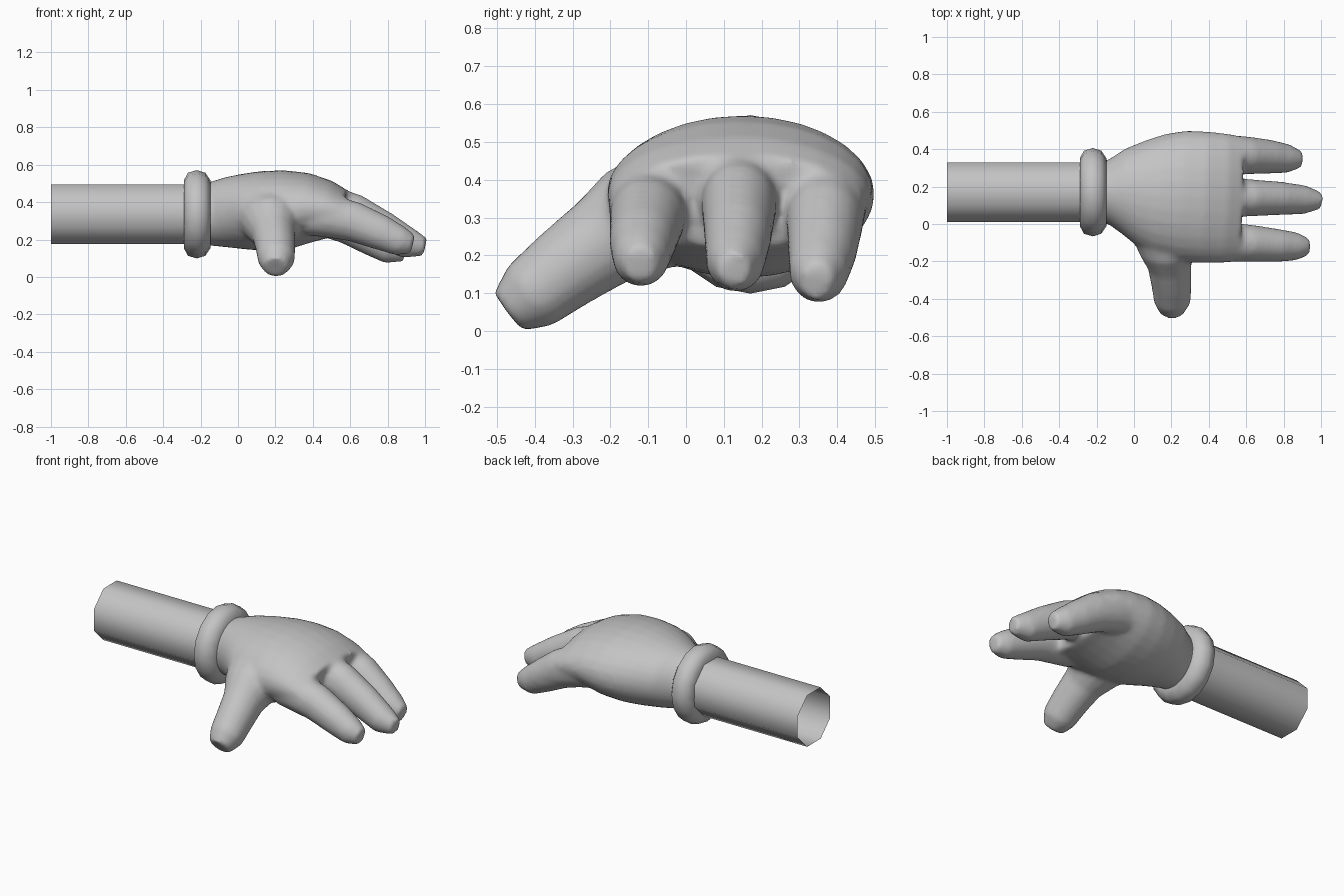
import bpy, bmesh, math
from mathutils import Vector

grey = bpy.data.materials.new("plain grey")
grey.diffuse_color = (0.55, 0.55, 0.55, 1)
CY, CZ = 0.17, 0.335          # axis of the arm


def add_loft(bm, rings, side, n=16, caps=True, turn=0.0):
    """Skin elliptical rings (centre, side radius, up radius) along a path."""
    side = Vector(side)
    pts = [Vector(r[0]) for r in rings]
    loops = []
    for i, (c, a, b) in enumerate(rings):
        t = (pts[min(i + 1, len(pts) - 1)] - pts[max(i - 1, 0)]).normalized()
        s = (side - t * side.dot(t)).normalized()
        u = t.cross(s)
        loops.append([bm.verts.new(pts[i] + s * a * math.cos(w) + u * b * math.sin(w))
                      for w in (2 * math.pi * k / n + turn for k in range(n))])
    faces = []
    for p, q in zip(loops, loops[1:]):
        for k in range(n):
            j = (k + 1) % n
            faces.append(bm.faces.new((p[k], p[j], q[j], q[k])))
    if caps:
        faces.append(bm.faces.new(loops[0][::-1]))
        faces.append(bm.faces.new(loops[-1]))
    return faces


def finish(name, bm):
    bmesh.ops.recalc_face_normals(bm, faces=bm.faces)
    me = bpy.data.meshes.new(name)
    bm.to_mesh(me)
    bm.free()
    me.materials.append(grey)
    me.shade_smooth()
    ob = bpy.data.objects.new(name, me)
    bpy.context.collection.objects.link(ob)
    return ob


# arm: open eight-sided sleeve
bm = bmesh.new()
add_loft(bm, [((x, CY, CZ), 0.173, 0.173) for x in (-1, -0.24)],
         (0, 1, 0), n=8, caps=False, turn=math.pi / 8)
finish("arm", bm)

# cuff: rounded ring around the wrist
bm = bmesh.new()
profile = [(-0.285, 0.15), (-0.29, 0.18), (-0.268, 0.222), (-0.22, 0.236),
           (-0.175, 0.222), (-0.147, 0.18), (-0.15, 0.15)]
add_loft(bm, [((x, CY, CZ), r, r) for x, r in profile], (0, 1, 0), n=16, caps=False)
finish("cuff", bm)

# hand: palm, fingers and thumb fused into one soft surface
bm = bmesh.new()
palm = [(-0.22, 0.01, 0.33, 0.175, 0.495), (-0.14, 0.0, 0.34, 0.165, 0.508),
        (-0.05, -0.06, 0.405, 0.155, 0.535), (0.05, -0.125, 0.455, 0.145, 0.555),
        (0.15, -0.18, 0.485, 0.14, 0.568), (0.27, -0.205, 0.5, 0.15, 0.57),
        (0.38, -0.21, 0.495, 0.18, 0.555), (0.48, -0.21, 0.485, 0.2, 0.515),
        (0.56, -0.2, 0.47, 0.215, 0.465)]
add_loft(bm, [((x, (y0 + y1) / 2, (z0 + z1) / 2), (y1 - y0) / 2, (z1 - z0) / 2)
              for x, y0, y1, z0, z1 in palm], (0, 1, 0), n=28)

fingers = [
    # (x, y, z, half width, half thickness)
    [(0.38, -0.09, 0.33, 0.1, 0.11), (0.48, -0.097, 0.325, 0.108, 0.115),
     (0.62, -0.103, 0.295, 0.1, 0.108), (0.77, -0.115, 0.235, 0.089, 0.095),
     (0.87, -0.12, 0.19, 0.075, 0.08), (0.935, -0.12, 0.175, 0.045, 0.05)],
    [(0.38, 0.14, 0.37, 0.1, 0.12), (0.48, 0.143, 0.365, 0.106, 0.125),
     (0.62, 0.14, 0.33, 0.1, 0.115), (0.78, 0.137, 0.25, 0.09, 0.1),
     (0.91, 0.13, 0.18, 0.078, 0.085), (1.0, 0.125, 0.16, 0.045, 0.05)],
    [(0.38, 0.37, 0.35, 0.1, 0.12), (0.48, 0.37, 0.335, 0.108, 0.125),
     (0.6, 0.367, 0.285, 0.102, 0.115), (0.72, 0.36, 0.21, 0.092, 0.1),
     (0.82, 0.35, 0.15, 0.078, 0.085), (0.895, 0.345, 0.13, 0.045, 0.05)],
]
for f in fingers:
    add_loft(bm, [((x, y, z), a, b) for x, y, z, a, b in f], (0, 1, 0))

thumb = [(0.17, -0.02, 0.34, 0.2, 0.16), (0.18, -0.14, 0.29, 0.155, 0.15),
         (0.19, -0.22, 0.235, 0.118, 0.125), (0.2, -0.32, 0.165, 0.108, 0.112),
         (0.205, -0.41, 0.095, 0.1, 0.1), (0.2, -0.47, 0.05, 0.065, 0.065)]
add_loft(bm, [((x, y, z), a, b) for x, y, z, a, b in thumb], (1, 0, 0))
hand = finish("hand", bm)

fuse = hand.modifiers.new("fuse", 'REMESH')
fuse.mode = 'VOXEL'
fuse.voxel_size = 0.014
fuse.use_smooth_shade = True
soften = hand.modifiers.new("soften", 'SMOOTH')
soften.factor = 0.5
soften.iterations = 9
